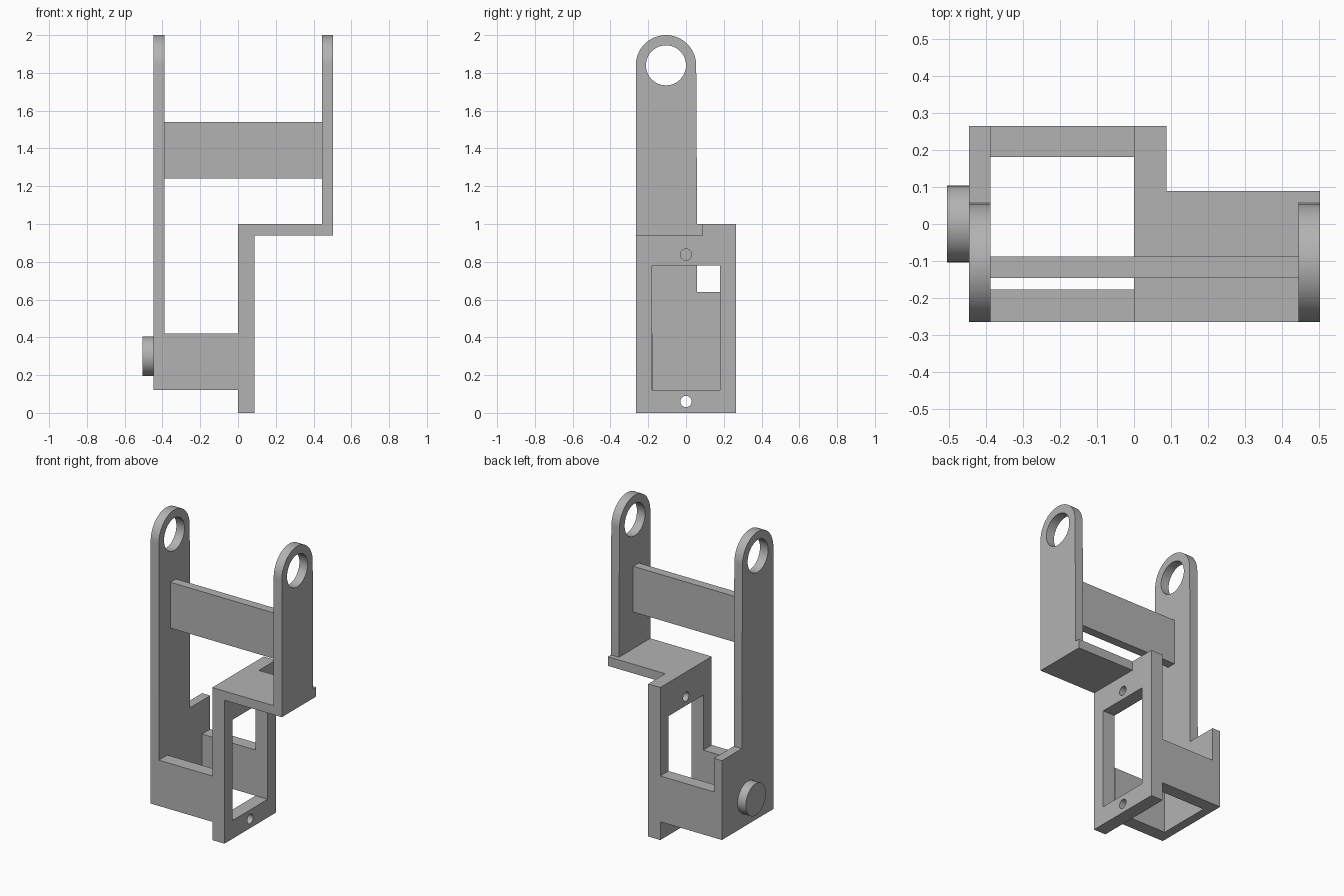
import bpy, bmesh
from math import sin, cos, pi
from mathutils import Vector

cube = bpy.data.objects.get("Cube")
if cube:
    bpy.data.objects.remove(cube, do_unlink=True)

grey = bpy.data.materials.new("matte grey")
grey.use_nodes = True
colour = (0.45, 0.45, 0.45, 1)
grey.diffuse_color = colour
grey.node_tree.nodes["Principled BSDF"].inputs["Base Color"].default_value = colour


def arc(y, z, r, start, end, n):
    """Points (y, z) along an arc, both ends included."""
    return [(y + r * cos(start + (end - start) * i / n),
             z + r * sin(start + (end - start) * i / n)) for i in range(n + 1)]


def circle(y, z, r, n=48):
    return arc(y, z, r, 0, 2 * pi, n)[:-1]


def rect(y0, y1, z0, z1):
    return [(y0, z0), (y1, z0), (y1, z1), (y0, z1)]


def plate(name, x0, x1, outline, *holes):
    """Extrude a (y, z) outline with holes from x0 to x1."""
    bm = bmesh.new()
    edges = []
    for loop in (outline, *holes):
        vs = [bm.verts.new((x0, y, z)) for y, z in loop]
        edges += [bm.edges.new((vs[i - 1], vs[i])) for i in range(len(vs))]
    if holes:
        bmesh.ops.triangle_fill(bm, edges=edges, use_beauty=True,
                                use_dissolve=False, normal=Vector((1, 0, 0)))
    else:
        bm.faces.new(vs)
    result = bmesh.ops.extrude_face_region(bm, geom=bm.faces[:])
    moved = [g for g in result["geom"] if isinstance(g, bmesh.types.BMVert)]
    bmesh.ops.translate(bm, verts=moved, vec=(x1 - x0, 0, 0))
    bmesh.ops.recalc_face_normals(bm, faces=bm.faces[:])
    mesh = bpy.data.meshes.new(name)
    bm.to_mesh(mesh)
    bm.free()
    mesh.materials.append(grey)
    obj = bpy.data.objects.new(name, mesh)
    bpy.context.collection.objects.link(obj)
    bpy.ops.object.select_all(action="DESELECT")
    obj.select_set(True)
    bpy.context.view_layer.objects.active = obj
    bpy.ops.object.shade_smooth_by_angle(angle=0.5)
    return obj


half = 0.266                      # half depth of the bracket
eye_y, eye_z = -0.106, 1.84       # centre of the arm eyelets
arm_top = arc(eye_y, eye_z, 0.16, 0, pi, 32)
eyelet = circle(eye_y, eye_z, 0.106)

# Two upright arms with round eyelets
plate("right_arm", -0.447, -0.388,
      [(-half, 0.12), (half, 0.12), (half, 0.64), (0.059, 0.64)] + arm_top, eyelet)
plate("left_arm", 0.445, 0.504,
      [(-half, 1.0), (0.059, 1.0)] + arm_top, eyelet)

# Bar joining the arms
plate("cross_bar", -0.388, 0.445, rect(-0.146, -0.088, 1.24, 1.54))

# Mounting frame with window and screw holes
plate("mounting_frame", 0, 0.088, rect(-half, half, 0, 1.0),
      rect(-0.181, 0.181, 0.12, 0.78), circle(0, 0.06, 0.03, 32),
      circle(0, 0.838, 0.03, 32))

# Shelf carrying the left arm
plate("shelf", 0.088, 0.504, rect(-half, 0.09, 0.94, 1.0))

# Walls between the right arm and the frame
plate("front_wall", -0.388, 0, rect(-half, -0.178, 0.12, 0.42))
plate("back_wall", -0.388, 0, rect(0.181, half, 0.12, 0.42))

# Pivot peg on the outer side
plate("pivot_peg", -0.506, -0.447, circle(0, 0.3, 0.104))
